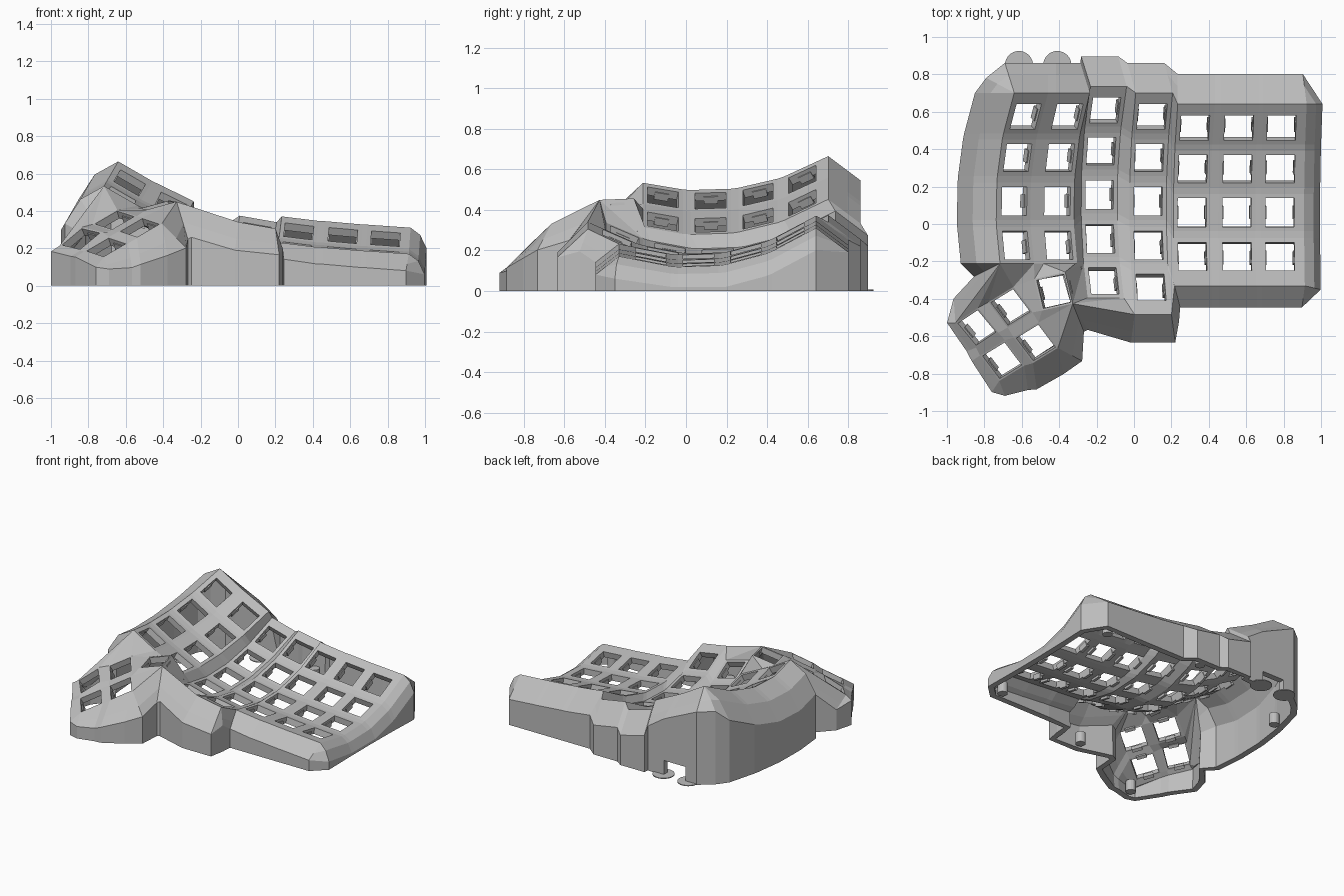
import bpy, bmesh
from math import sin, cos, radians
from mathutils import Vector, Matrix

cube = bpy.data.objects.get("Cube")
if cube:
    bpy.data.objects.remove(cube, do_unlink=True)

grey = bpy.data.materials.new("matte_grey")
grey.use_nodes = True
grey.diffuse_color = (0.51, 0.51, 0.51, 1)
grey.node_tree.nodes["Principled BSDF"].inputs["Base Color"].default_value = grey.diffuse_color


def finish(name, bm):
    mesh = bpy.data.meshes.new(name)
    bm.to_mesh(mesh)
    bm.free()
    mesh.materials.append(grey)
    obj = bpy.data.objects.new(name, mesh)
    bpy.context.collection.objects.link(obj)
    return obj


shell = bmesh.new()
clips = bmesh.new()
HOLE = 0.077


def face(*verts):
    unique = list(dict.fromkeys(verts))
    if len(unique) > 2 and not shell.faces.get(unique):
        shell.faces.new(unique)


def key(c, u, v, half=0.1, left=0, right=0, front=0, back=0):
    """Square plate with a switch hole; returns its corners BL, BR, FR, FL."""
    n = u.cross(v)
    sides = [(-1, 1), (1, 1), (1, -1), (-1, -1)]
    outer = []
    for sx, sy in sides:
        du = half + (right if sx > 0 else left)
        dv = half + (back if sy > 0 else front)
        outer.append(shell.verts.new(c + u * sx * du + v * sy * dv))
    inner = [shell.verts.new(c + u * sx * HOLE + v * sy * HOLE) for sx, sy in sides]
    for i in range(4):
        j = (i + 1) % 4
        face(outer[i], inner[i], inner[j], outer[j])
    # two small switch clips under the plate
    for s in (-1, 1):
        p = c + u * s * (HOLE + 0.006) - n * 0.04
        rot = Matrix((u, v, n)).transposed().to_4x4()
        bmesh.ops.create_cube(clips, size=1, matrix=Matrix.Translation(p) @ rot
                              @ Matrix.Diagonal((0.024, 0.07, 0.04, 1)))
    return dict(zip(("BL", "BR", "FR", "FL"), outer))


# Finger columns, right to left: x, y, z of the lowest point, roll, rows
columns = [(0.78, 0.025, 0.13, 4, 4), (0.55, 0.025, 0.147, 5, 4),
           (0.31, 0.025, 0.17, 7, 4), (0.075, 0.085, 0.17, 10, 5),
           (-0.185, 0.12, 0.185, 15, 5), (-0.41, 0.085, 0.325, 26, 4),
           (-0.64, 0.085, 0.445, 30, 4)]
RADIUS = 1.04
Y = Vector((0, 1, 0))
K = {}
for ci, (x, y, z, roll, rows) in enumerate(columns):
    r = radians(roll)
    u, n = Vector((cos(r), 0, -sin(r))), Vector((sin(r), 0, cos(r)))
    for ri in range(rows):
        a = radians(28 - 13 * ri)
        c = Vector((x, y, z)) + Y * RADIUS * sin(a) + n * RADIUS * (1 - cos(a))
        v = Y * cos(a) + n * sin(a)
        K[ci, ri] = key(c, u, v,
                        left=0.01 if ci == 6 else 0, right=0.03 if ci == 0 else 0,
                        back=0.045 if ri == 0 else 0,
                        front=0.06 if ri == rows - 1 and ci < 4 else 0)

# Webs between rows, columns and at their crossings
for (c, r), k in list(K.items()):
    below, side, diag = K.get((c, r + 1)), K.get((c + 1, r)), K.get((c + 1, r + 1))
    if below:
        face(k["FL"], k["FR"], below["BR"], below["BL"])
    if side:
        face(side["BR"], side["FR"], k["FL"], k["BL"])
    if below and side and diag:
        face(side["FR"], diag["BR"], below["BL"], k["FL"])

# Step from the short right block to the long middle columns
c2, c3, c4 = K[2, 3]["FL"], K[3, 4], K[4, 4]
face(c2, K[3, 3]["FR"], c3["BR"])
face(c2, c3["BR"], c3["FR"])


# Thumb cluster
def thumb(c, u, v):
    u, v = Vector(u).normalized(), Vector(v)
    v = (v - u * v.dot(u)).normalized()
    return key(Vector(c), u, v, half=0.087)


U, V = (0.18, 0.11, 0.105), (-0.135, 0.18, 0.045)
A = thumb((-0.84, -0.555, 0.25), (0.6, 0.4, 0.5), (-0.66, 0.73, 0.12))
B = thumb((-0.66, -0.445, 0.35), U, V)
C = thumb((-0.43, -0.36, 0.43), (0.22, 0.05, 0.06), (-0.04, 0.2, 0.01))
D = thumb((-0.705, -0.73, 0.205), U, V)
E = thumb((-0.525, -0.635, 0.31), U, V)
for l, r in ((A, B), (D, E), (B, C)):
    face(l["BR"], l["FR"], r["FL"], r["BL"])
for t, b in ((A, D), (B, E)):
    face(t["FL"], t["FR"], b["BR"], b["BL"])
face(A["FR"], B["FL"], E["BL"], D["BR"])
face(B["FR"], E["BR"], C["FL"])
face(C["FL"], E["BR"], C["FR"])
face(E["BR"], E["FR"], C["FR"])

# Lip that rises in front of the sunken column
face(c4["FL"], c4["FR"], C["FR"])
face(c4["FR"], c3["FL"], C["FR"])

# Bridge between the thumb cluster and the finger columns
main = [K[6, 3]["FL"], K[6, 3]["FR"], K[5, 3]["FL"], K[5, 3]["FR"],
        K[4, 3]["FL"], c4["BL"], c4["FL"]]
tops = [A["BL"], A["BR"], B["BL"], B["BR"], C["BL"], C["BR"], C["FR"]]
i = j = 0
for step in "tttmtmtmmmtm":
    if step == "m":
        face(main[i], tops[j], main[i + 1])
        i += 1
    else:
        face(main[i], tops[j], tops[j + 1])
        j += 1

# Outer wall: ridge corner, outward offset, drop, bulge
chain = []


def wall(v, dx, dy, drop, bulge=0.6):
    chain.append((v, dx, dy, drop, bulge))


for r in (3, 2, 1, 0):
    for corner in ("FL", "BL"):
        wall(K[6, r][corner], -0.21, 0, 0.2, 0.35)
wall(K[6, 0]["BL"], -0.15, 0.08, 0.12, 0.5)
shift = {(6, "BL"): -0.05, (5, "BR"): -0.05, (4, "BL"): -0.05,
         (4, "BR"): -0.045, (3, "BL"): -0.045, (3, "BR"): -0.045, (0, "BR"): -0.02}
for c in range(6, -1, -1):
    for corner in ("BL", "BR"):
        wall(K[c, 0][corner], shift.get((c, corner), 0), 0.16, 0.12)
for r in range(4):
    for corner in ("BR", "FR"):
        wall(K[0, r][corner], 0.085, -0.02 if (r, corner) == (3, "FR") else 0, 0.11, 0.35)
for c in range(3):
    for corner in ("FR", "FL"):
        wall(K[c, 3][corner], {(0, "FR"): -0.015, (2, "FL"): 0.03}.get((c, corner), 0),
             -0.115, 0.09)
wall(c3["FR"], 0.04, -0.04, 0.11)
wall(c3["FR"], 0.02, -0.15, 0.14)
wall(c3["FL"], -0.02, -0.15, 0.15)
wall(C["FR"], 0.08, -0.14, 0.19)
wall(C["FR"], 0.06, -0.15, 0.2)
wall(E["FR"], 0.13, -0.07, 0.13)
wall(E["FR"], 0.03, -0.14, 0.17)
wall(E["FL"], 0.02, -0.14, 0.14)
wall(D["FR"], 0.02, -0.13, 0.13)
wall(D["FL"], 0.03, -0.08, 0.06)
wall(D["FL"], -0.04, -0.06, 0.05)
wall(D["BL"], -0.045, -0.03, 0.03)
wall(A["FL"], -0.05, -0.02, 0.03)
wall(A["BL"], -0.045, 0, 0.03)
wall(A["BL"], -0.01, 0.13, 0.06)
wall(K[6, 3]["FL"], -0.14, -0.07, 0.24)

rings = []
for v, dx, dy, drop, bulge in chain:
    x, y, z = v.co
    low = max(z - drop, 0.02)
    knee = shell.verts.new((x + dx * 0.6, y + dy * 0.6, z + (low - z) * bulge))
    rings.append((v, knee, shell.verts.new((x + dx, y + dy, low)),
                  shell.verts.new((x + dx, y + dy, 0))))
for p, q in zip(rings, rings[1:] + rings[:1]):
    for a in range(3):
        face(p[a], p[a + 1], q[a + 1], q[a])

# Cable opening in the back wall
for co, no in (((-0.6, 0, 0), (1, 0, 0)), ((-0.42, 0, 0), (1, 0, 0)), ((0, 0, 0.11), (0, 0, 1))):
    shell.normal_update()
    fs = [f for f in shell.faces if f.calc_center_median().y > 0.8
          and f.calc_center_median().x < -0.3 and abs(f.normal.z) < 0.1]
    geom = set(fs) | {e for f in fs for e in f.edges} | {v for f in fs for v in f.verts}
    bmesh.ops.bisect_plane(shell, geom=list(geom), plane_co=co, plane_no=no)
gone = []
for f in shell.faces:
    m = f.calc_center_median()
    if m.y > 0.8 and -0.6 < m.x < -0.42 and m.z < 0.11:
        gone.append(f)
bmesh.ops.delete(shell, geom=gone, context='FACES')

bmesh.ops.recalc_face_normals(shell, faces=shell.faces[:])
shell.normal_update()
if sum(f.normal.z * f.calc_area() for f in shell.faces) < 0:
    bmesh.ops.reverse_faces(shell, faces=shell.faces[:])
case = finish("keyboard_case", shell)
solid = case.modifiers.new("thickness", 'SOLIDIFY')
solid.thickness = 0.045
solid.offset = -1
finish("switch_clips", clips)

# Screw posts inside the wall and round floor tabs at the opening
for name, spots, radius, height, sides in (
        ("screw_posts", ((0.83, 0.71), (0.86, -0.36), (0.02, -0.54), (-0.66, -0.82),
                         (-0.82, 0.5), (0.08, 0.79)), 0.035, 0.08, 20),
        ("floor_tabs", ((-0.615, 0.85), (-0.41, 0.85)), 0.075, 0.006, 32)):
    bm = bmesh.new()
    for x, y in spots:
        bmesh.ops.create_cone(bm, cap_ends=True, segments=sides, radius1=radius, radius2=radius,
                              depth=height, matrix=Matrix.Translation((x, y, height / 2)))
    finish(name, bm)
